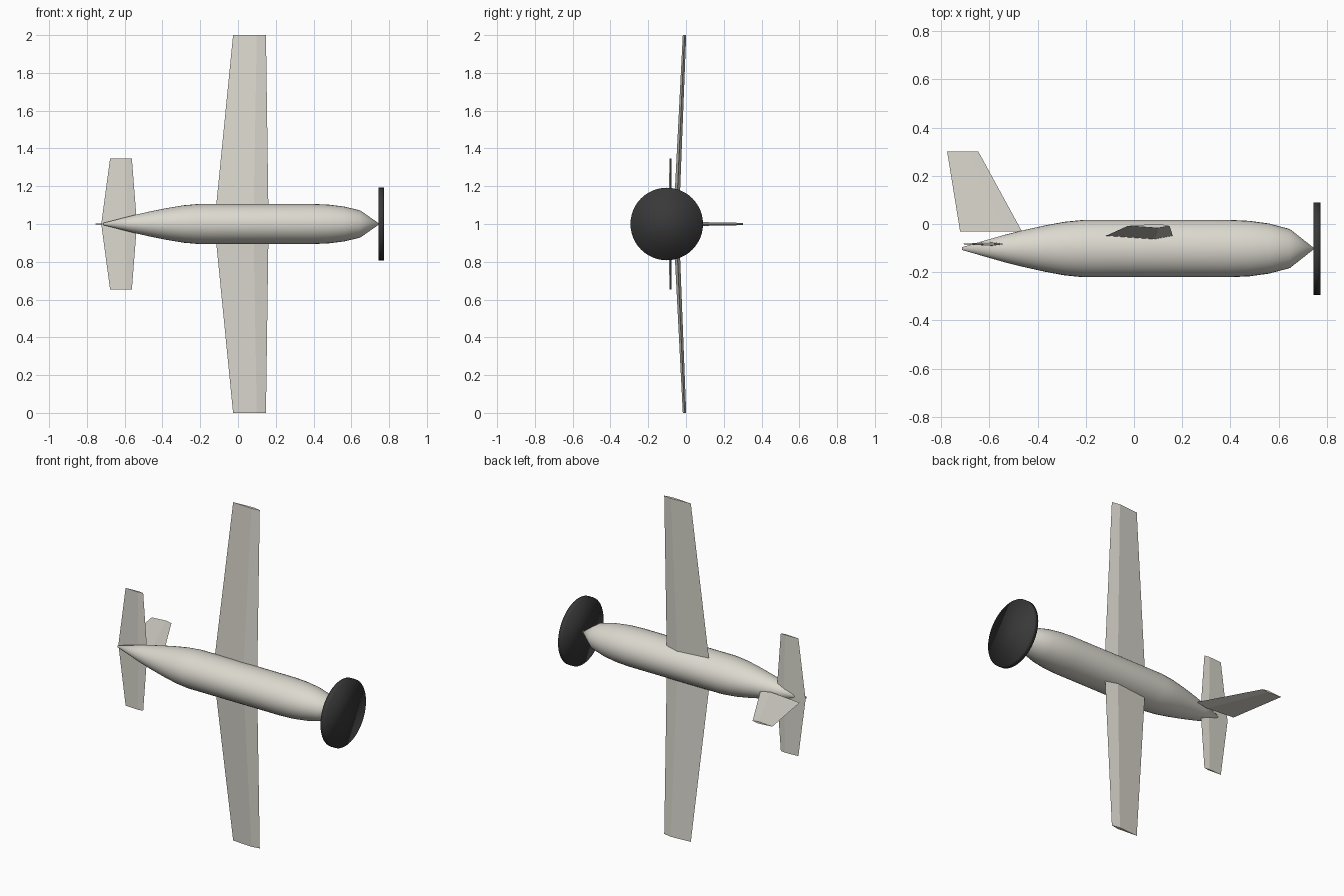
import bpy, bmesh, math

if "Cube" in bpy.data.objects:
    bpy.data.objects.remove(bpy.data.objects["Cube"], do_unlink=True)

AXIS_Y, AXIS_Z = -0.102, 1.0


def make_material(name, rgb):
    mat = bpy.data.materials.new(name)
    mat.use_nodes = True
    colour = (*rgb, 1.0)
    mat.diffuse_color = colour
    bsdf = mat.node_tree.nodes["Principled BSDF"]
    bsdf.inputs["Base Color"].default_value = colour
    bsdf.inputs["Roughness"].default_value = 0.7
    return mat


def loft(name, rings, mat, smooth=False):
    """Skin a list of equal-length point rings and cap both ends."""
    bm = bmesh.new()
    loops = [[bm.verts.new(p) for p in ring] for ring in rings]
    for a, b in zip(loops, loops[1:]):
        for i in range(len(a)):
            j = (i + 1) % len(a)
            bm.faces.new((a[i], a[j], b[j], b[i]))
    bm.faces.new(loops[0])
    bm.faces.new(loops[-1])
    bmesh.ops.recalc_face_normals(bm, faces=bm.faces)
    for face in bm.faces:
        face.smooth = smooth
    mesh = bpy.data.meshes.new(name)
    bm.to_mesh(mesh)
    bm.free()
    mesh.materials.append(mat)
    obj = bpy.data.objects.new(name, mesh)
    bpy.context.collection.objects.link(obj)
    return obj


def oval(x, ry, rz, sides=32):
    turns = [math.tau * i / sides for i in range(sides)]
    return [(x, AXIS_Y + ry * math.cos(t), AXIS_Z + rz * math.sin(t)) for t in turns]


def foil(trail, lead, half_thick):
    """Four-point section: leading edge, ridge, trailing edge, ridge."""
    ridge = lead - 0.28 * (lead - trail)
    return [(lead, 0), (ridge, half_thick), (trail, 0), (ridge, -half_thick)]


def span_section(trail, lead, half_thick, y, z):
    return [(x, y + t, z) for x, t in foil(trail, lead, half_thick)]


def fin_section(trail, lead, half_thick, y):
    return [(x, y, AXIS_Z + t) for x, t in foil(trail, lead, half_thick)]


ivory = make_material("ivory paint", (0.71, 0.69, 0.62))
charcoal = make_material("charcoal", (0.04, 0.04, 0.04))

# Fuselage: oval sections from tail to nose, (x, radius)
profile = [(-0.714, 0.006), (-0.54, 0.056), (-0.46, 0.076), (-0.37, 0.096),
           (-0.29, 0.111), (-0.21, 0.119), (0.40, 0.119), (0.48, 0.115),
           (0.56, 0.104), (0.647, 0.081), (0.745, 0.004)]
loft("fuselage", [oval(x, r, r * 0.89) for x, r in profile], ivory, smooth=True)

# Propeller disc
loft("propeller_disc", [oval(x, 0.192, 0.192, 48) for x in (0.745, 0.774)],
     charcoal, smooth=True)

# Main wing: tip, root, tip with slight dihedral
wing_tip = (-0.026, 0.148, 0.009, -0.008)
wing_root = (-0.125, 0.162, 0.015, -0.053)
loft("wing", [span_section(*wing_tip, 0.0), span_section(*wing_root, 1.0),
              span_section(*wing_tip, 2.0)], ivory)

# Tailplane
tail_tip = (-0.677, -0.562, 0.005, -0.083)
tail_root = (-0.724, -0.535, 0.008, -0.083)
loft("tailplane", [span_section(*tail_tip, 0.652), span_section(*tail_root, 1.0),
                   span_section(*tail_tip, 1.348)], ivory)

# Vertical fin
loft("fin", [fin_section(-0.722, -0.465, 0.012, -0.031),
             fin_section(-0.776, -0.647, 0.006, 0.302)], ivory)
